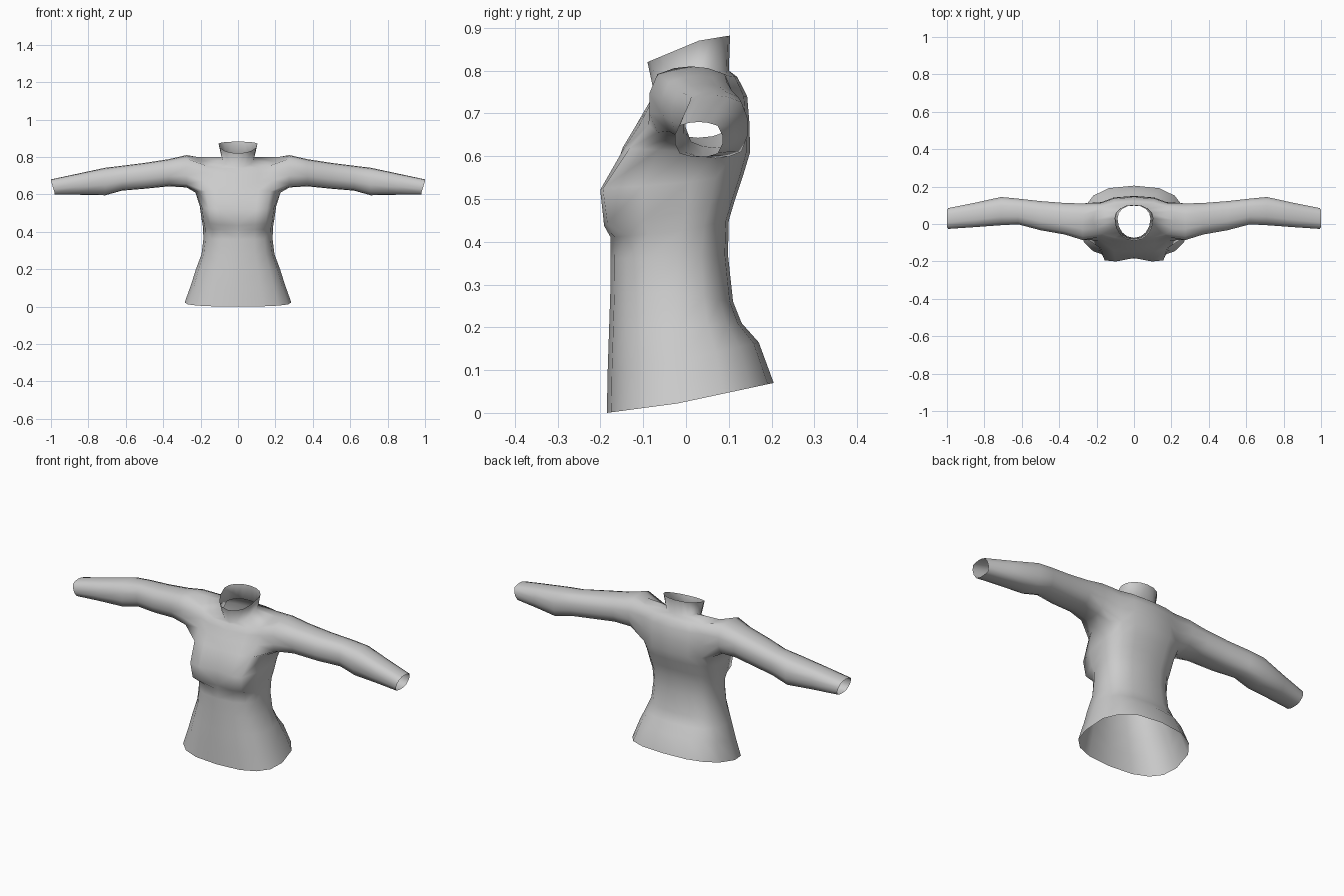
import bpy, bmesh, math
from mathutils import Vector

if "Cube" in bpy.data.objects:
    bpy.data.objects.remove(bpy.data.objects["Cube"])

grey = bpy.data.materials.new("light grey")
grey.diffuse_color = (0.6, 0.6, 0.6, 1)
grey.use_nodes = True
grey.node_tree.nodes["Principled BSDF"].inputs["Base Color"].default_value = grey.diffuse_color

COLS = 8          # columns from front centre (0) to back centre (8)
# torso levels: z front, z side, z back, half width, y front, y side, y back
LEVELS = [
    (0.00, 0.022, 0.07, 0.285, -0.185, -0.02, 0.205),   # open hem
    (0.10, 0.12, 0.165, 0.250, -0.183, -0.02, 0.170),
    (0.19, 0.20, 0.21, 0.225, -0.180, -0.02, 0.130),
    (0.28, 0.28, 0.26, 0.195, -0.177, -0.02, 0.110),
    (0.36, 0.36, 0.37, 0.185, -0.176, -0.02, 0.098),    # waist
    (0.41, 0.425, 0.45, 0.187, -0.176, -0.01, 0.100),   # crease under bust
    (0.435, 0.47, 0.50, 0.195, -0.178, 0.00, 0.115),
    (0.52, 0.54, 0.56, 0.205, -0.182, 0.01, 0.135),     # fullest bust
    (0.62, 0.61, 0.61, 0.228, -0.148, 0.01, 0.150),     # armpit
    (0.67, 0.68, 0.68, 0.235, -0.118, 0.01, 0.148),
    (0.71, 0.745, 0.74, 0.235, -0.095, 0.015, 0.143),
    (0.738, 0.80, 0.785, 0.220, -0.078, 0.02, 0.120),   # shoulder line
    (0.745, 0.80, 0.80, 0.088, -0.074, 0.03, 0.100),    # neck base
    (0.82, 0.87, 0.882, 0.104, -0.090, 0.03, 0.103),    # open neck
]
# forward push of the bust: (level, column) -> distance
BUST = {(6, 1): 0.024, (6, 2): 0.048, (7, 1): 0.030, (7, 2): 0.058,
        (8, 1): 0.006, (8, 2): 0.022, (7, 3): 0.02, (6, 3): 0.015}
# arm rings: x, y front, y back, z bottom, z top
ARM = [
    (0.275, -0.088, 0.112, 0.637, 0.810),
    (0.37, -0.058, 0.114, 0.643, 0.788),
    (0.50, -0.035, 0.124, 0.630, 0.768),
    (0.62, -0.003, 0.137, 0.620, 0.753),
    (0.71, -0.008, 0.146, 0.595, 0.742),
    (0.85, -0.018, 0.115, 0.598, 0.712),
    (1.00, -0.027, 0.086, 0.598, 0.680),
]
R0, R1, C0, C1 = 8, 11, 2, 6      # armhole rows and columns

bm = bmesh.new()

# torso half shell
grid = []
for li, (zf, zs, zb, w, yf, ys, yb) in enumerate(LEVELS):
    row = []
    power = 0.95 if li >= 12 else 0.78
    for c in range(COLS + 1):
        a = math.pi * c / COLS
        s, k = math.sin(a), math.cos(a)
        x = 0 if c in (0, COLS) else w * s ** power
        y_end, z_end = (yf, zf) if k > 0 else (yb, zb)
        f = abs(k) ** power if abs(k) > 1e-6 else 0
        y = ys + (y_end - ys) * f - BUST.get((li, c), 0)
        z = zs + (z_end - zs) * f
        row.append(bm.verts.new((x, y, z)))
    grid.append(row)
for r in range(len(grid) - 1):
    for c in range(COLS):
        if R0 <= r < R1 and C0 <= c < C1:
            continue                       # leave the armhole open
        bm.faces.new((grid[r][c], grid[r][c + 1], grid[r + 1][c + 1], grid[r + 1][c]))

# armhole loop, carried out along the arm
loop = [(R0, c) for c in range(C0, C1)] + [(r, C1) for r in range(R0, R1)]
loop += [(R1, c) for c in range(C1, C0, -1)] + [(r, C0) for r in range(R1, R0, -1)]
prev = [grid[r][c] for r, c in loop]
for x, y0, y1, z0, z1 in ARM:
    ring = []
    for r, c in loop:
        u = 2 * (c - C0) / (C1 - C0) - 1
        v = 2 * (r - R0) / (R1 - R0) - 1
        pu, pv = u * math.sqrt(1 - 0.38 * v * v), v * math.sqrt(1 - 0.38 * u * u)
        lean = 0.01 * (v - 1) if x == 1 else 0
        ring.append(bm.verts.new((x + lean, (y0 + y1) / 2 + pu * (y1 - y0) / 2,
                                  (z0 + z1) / 2 + pv * (z1 - z0) / 2)))
    n = len(ring)
    for i in range(n):
        j = (i + 1) % n
        bm.faces.new((prev[i], prev[j], ring[j], ring[i]))
    prev = ring

bmesh.ops.recalc_face_normals(bm, faces=bm.faces)
# make sure the shell faces outward
hip = min(bm.faces, key=lambda f: (f.calc_center_median() - Vector((0.3, 0, 0.05))).length)
if hip.normal.x < 0:
    bmesh.ops.reverse_faces(bm, faces=bm.faces)
for f in bm.faces:
    f.smooth = True

me = bpy.data.meshes.new("torso_with_arms")
bm.to_mesh(me)
bm.free()
me.materials.append(grey)
body = bpy.data.objects.new("torso_with_arms", me)
bpy.context.collection.objects.link(body)
mirror = body.modifiers.new("mirror", "MIRROR")
mirror.use_clip = True
